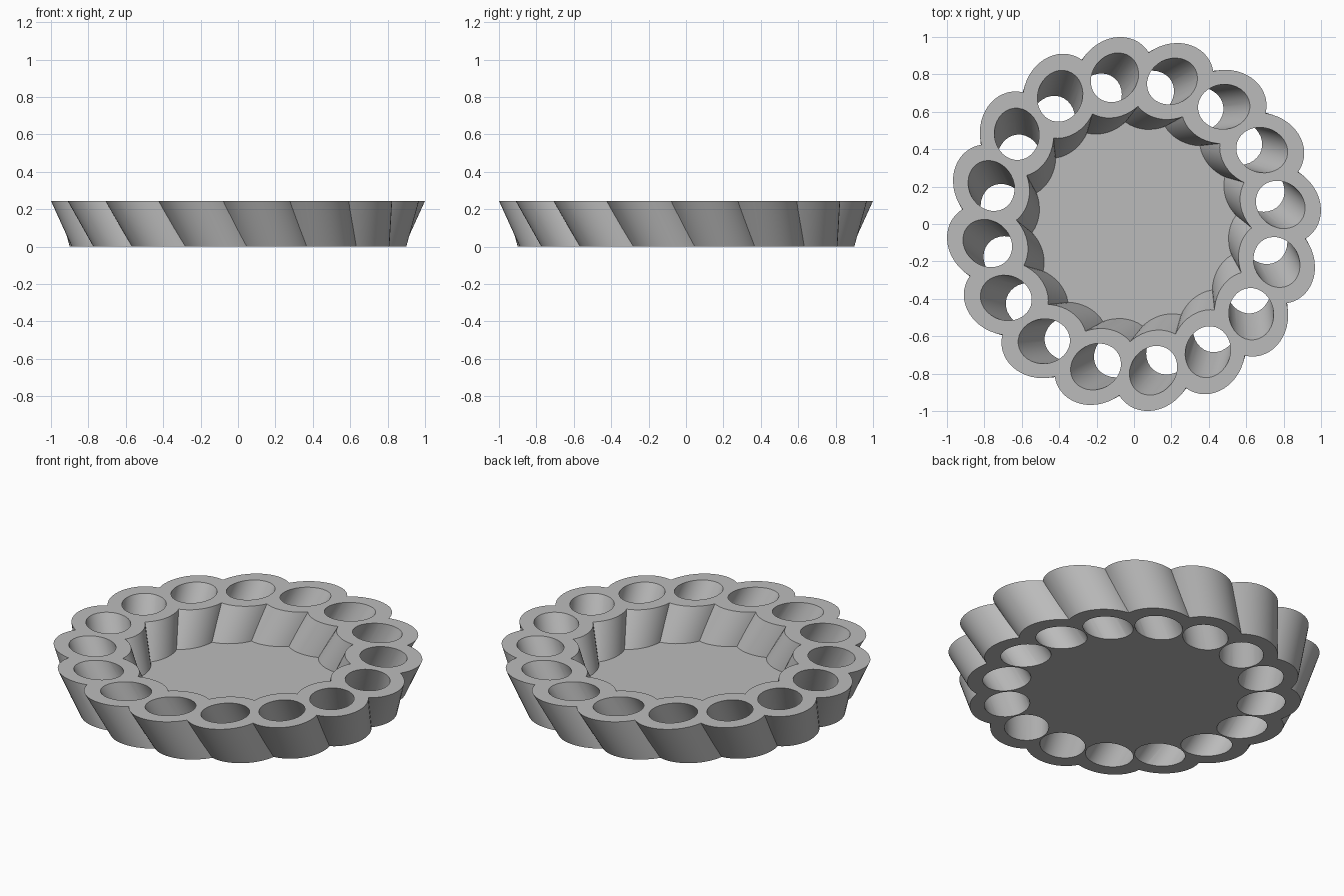
import bpy
import bmesh
import math
from mathutils import Vector, Matrix

if "Cube" in bpy.data.objects:
    bpy.data.objects.remove(bpy.data.objects["Cube"], do_unlink=True)

COUNT = 16
HEIGHT = 0.243
FLOOR = 0.052
TOP_R, TOP_ANGLE = 0.79, math.radians(7.5)
BASE_R, BASE_ANGLE = 0.70, math.radians(16)
TUBE_R, HOLE_R = 0.197, 0.12

grey = bpy.data.materials.new("plain grey")
grey.use_nodes = True
grey.diffuse_color = (0.5, 0.5, 0.5, 1)
grey.node_tree.nodes["Principled BSDF"].inputs["Base Color"].default_value = (0.5, 0.5, 0.5, 1)


def polar(radius, angle, z):
    return Vector((radius * math.cos(angle), radius * math.sin(angle), z))


def leaning_cylinder(bm, index, radius, sides):
    """Tilted round bar, cut level at both ends, a little longer than the dish is tall."""
    turn = index * math.tau / COUNT
    base = polar(BASE_R, BASE_ANGLE + turn, 0)
    lean = polar(TOP_R, TOP_ANGLE + turn, HEIGHT) - base
    along = Vector((lean.x, lean.y, 0)).normalized()
    across = Vector((-along.y, along.x, 0))
    stretch = lean.length / lean.z
    extra = 0.08 + 0.003 * index
    rings = []
    for t in (-extra, 1 + extra):
        centre = base + lean * t
        rings.append([bm.verts.new(centre
                                   + along * radius * stretch * math.cos(a)
                                   + across * radius * math.sin(a))
                      for a in (math.tau * i / sides for i in range(sides))])
    low, high = rings
    bm.faces.new(low[::-1])
    bm.faces.new(high)
    for i in range(sides):
        j = (i + 1) % sides
        bm.faces.new((low[i], low[j], high[j], high[i]))


def make_object(name, bm):
    mesh = bpy.data.meshes.new(name)
    bmesh.ops.recalc_face_normals(bm, faces=bm.faces)
    bm.to_mesh(mesh)
    bm.free()
    obj = bpy.data.objects.new(name, mesh)
    bpy.context.collection.objects.link(obj)
    return obj


# Ring of leaning tubes together with the floor disc
bm = bmesh.new()
for k in range(COUNT):
    leaning_cylinder(bm, k, TUBE_R, 48)
depth = FLOOR + 0.1
bmesh.ops.create_cone(bm, cap_ends=True, segments=64, radius1=0.7, radius2=0.7, depth=depth,
                      matrix=Matrix.Translation((0, 0, FLOOR - depth / 2)))
dish = make_object("scalloped_dish", bm)
dish.data.materials.append(grey)

# Helper: level slab that trims the top and bottom
bm = bmesh.new()
bmesh.ops.create_cube(bm, size=1, matrix=Matrix.Translation((0, 0, HEIGHT / 2))
                      @ Matrix.Diagonal((3, 3, HEIGHT, 1)))
slab = make_object("trim_slab", bm)

# Helper: the round holes through the tubes
bm = bmesh.new()
for k in range(COUNT):
    leaning_cylinder(bm, k, HOLE_R, 32)
holes = make_object("hole_cutter", bm)

bpy.ops.object.select_all(action='DESELECT')
bpy.context.view_layer.objects.active = dish
dish.select_set(True)
for cutter, operation in ((slab, 'INTERSECT'), (holes, 'DIFFERENCE')):
    cutter.hide_render = True
    mod = dish.modifiers.new(cutter.name, 'BOOLEAN')
    mod.object = cutter
    mod.operation = operation
    mod.solver = 'EXACT'
    mod.use_self = True
    bpy.ops.object.modifier_apply(modifier=mod.name)
    bpy.data.objects.remove(cutter, do_unlink=True)

# One colour throughout, crisp rims
dish.data.materials.clear()
dish.data.materials.append(grey)
for face in dish.data.polygons:
    face.material_index = 0
bpy.ops.object.shade_smooth_by_angle(angle=math.radians(30))
